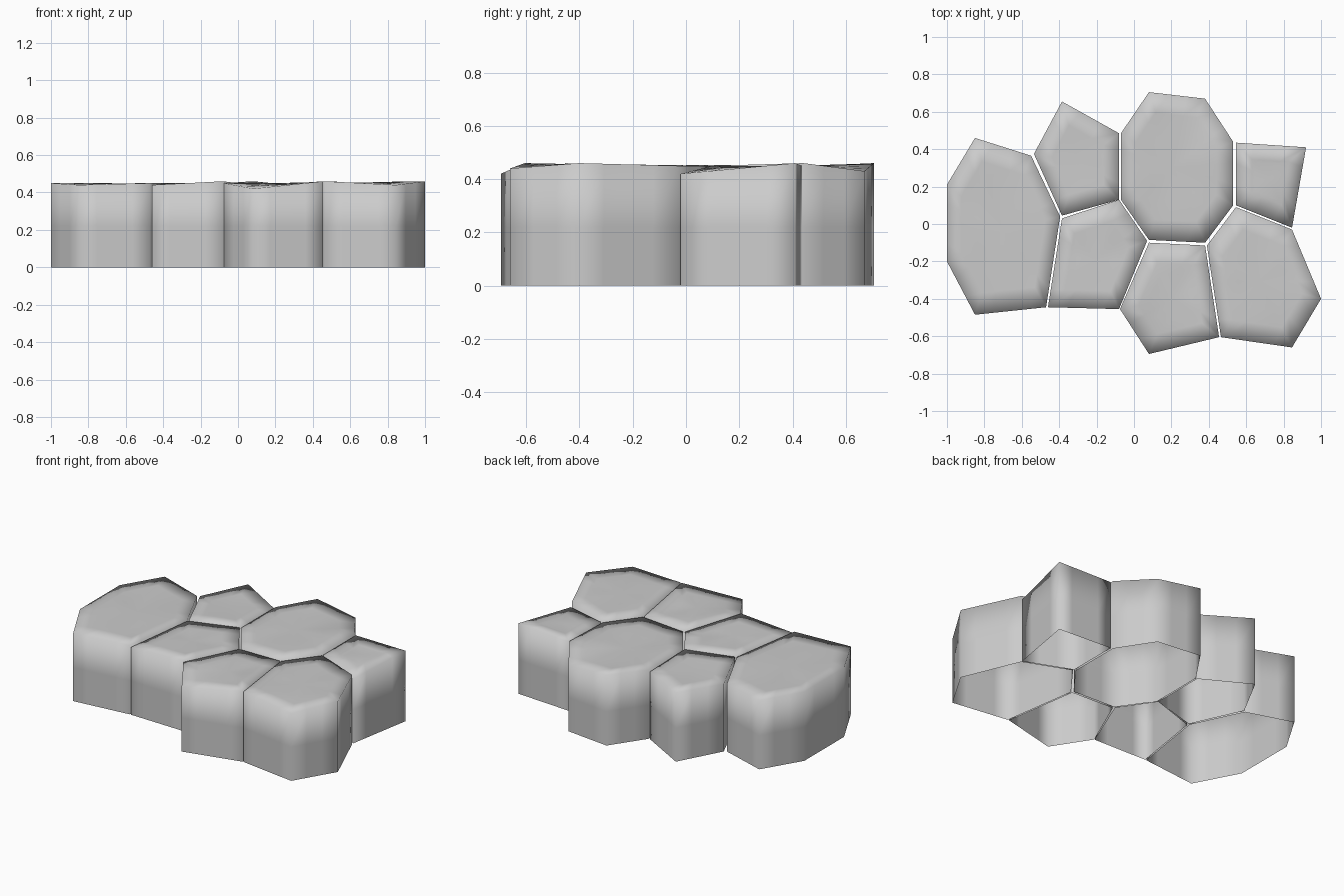
import bpy
import bmesh
from mathutils import Vector, noise

cube = bpy.data.objects.get("Cube")
if cube:
    bpy.data.objects.remove(cube, do_unlink=True)

stone_grey = bpy.data.materials.new("stone grey")
stone_grey.use_nodes = True
colour = (0.6, 0.6, 0.6, 1)
stone_grey.diffuse_color = colour
stone_grey.node_tree.nodes["Principled BSDF"].inputs["Base Color"].default_value = colour

SEGMENT = 0.1       # target length of the pieces along each side
LOOP_HEIGHT = 0.22  # where the rounded shading of the shoulder ends


def subdivided_outline(corners):
    """Walk counter-clockwise around the corners, splitting every side evenly."""
    corners = [Vector(c) for c in reversed(corners)]
    outline = []
    for start, end in zip(corners, corners[1:] + corners[:1]):
        steps = max(2, round((end - start).length / SEGMENT))
        outline += [start.lerp(end, i / steps) for i in range(steps)]
    return outline


def roughen(point, amount=0.006):
    """Nudge a point of the worn top up or down."""
    lift = noise.noise(point * 6) * amount
    return point + Vector((0, 0, lift))


def bridge(bm, lower, upper):
    """Join two rings of equal length with quads."""
    count = len(lower)
    for i in range(count):
        j = (i + 1) % count
        bm.faces.new((lower[i], lower[j], upper[j], upper[i]))


def make_stone(name, corners):
    rim = subdivided_outline(corners)
    centre = sum(rim, Vector()) / len(rim)
    radius = sum((p - centre).length for p in rim) / len(rim)

    # Wall rings, from the open base to the rim
    levels = [[Vector((p.x, p.y, z)) for p in rim] for z in (0, LOOP_HEIGHT)]
    levels.append(rim)
    # Concentric rings across the uneven top
    for inset in (SEGMENT / radius, 0.55):
        ring = []
        for p in rim:
            q = p.lerp(centre, inset)
            q.z = p.z + (centre.z - p.z) * min(1, inset * 1.5)
            ring.append(roughen(q))
        levels.append(ring)

    bm = bmesh.new()
    rings = [[bm.verts.new(p) for p in level] for level in levels]
    for lower, upper in zip(rings, rings[1:]):
        bridge(bm, lower, upper)

    # Close the middle of the top with a fan
    middle = bm.verts.new(roughen(centre))
    last = rings[-1]
    for a, b in zip(last, last[1:] + last[:1]):
        bm.faces.new((a, b, middle))

    for face in bm.faces:
        face.smooth = True
    mesh = bpy.data.meshes.new(name)
    bm.to_mesh(mesh)
    bm.free()
    mesh.materials.append(stone_grey)
    stone = bpy.data.objects.new(name, mesh)
    bpy.context.collection.objects.link(stone)


# Corners of each paving stone, with the height of its rim at that corner
stones = {
    "left_stone": [
        (-1, .21, .45), (-.85, .46, .45), (-.55, .365, .44), (-.395, .04, .45),
        (-.47, -.445, .45), (-.85, -.485, .44), (-1, -.2, .45)],
    "back_left_stone": [
        (-.535, .375, .44), (-.385, .655, .45), (-.08, .485, .44),
        (-.08, .13, .45), (-.385, .045, .45)],
    "front_left_stone": [
        (-.385, .03, .45), (-.08, .13, .45), (.07, -.09, .44),
        (-.08, -.455, .46), (-.46, -.445, .44)],
    "back_stone": [
        (-.07, .485, .45), (.08, .705, .46), (.38, .67, .43), (.53, .44, .46),
        (.53, .1, .45), (.38, -.1, .45), (.08, -.085, .44), (-.07, .13, .45)],
    "back_right_stone": [
        (.545, .435, .45), (.92, .41, .46), (.845, -.02, .42), (.545, .1, .45)],
    "front_right_stone": [
        (.545, .09, .45), (.845, -.03, .45), (1, -.4, .46),
        (.845, -.66, .44), (.465, -.605, .46), (.39, -.115, .45)],
    "front_stone": [
        (.08, -.1, .44), (.38, -.115, .45), (.455, -.605, .46),
        (.08, -.695, .42), (-.075, -.455, .45)],
}
for stone_name, stone_corners in stones.items():
    make_stone(stone_name, stone_corners)
